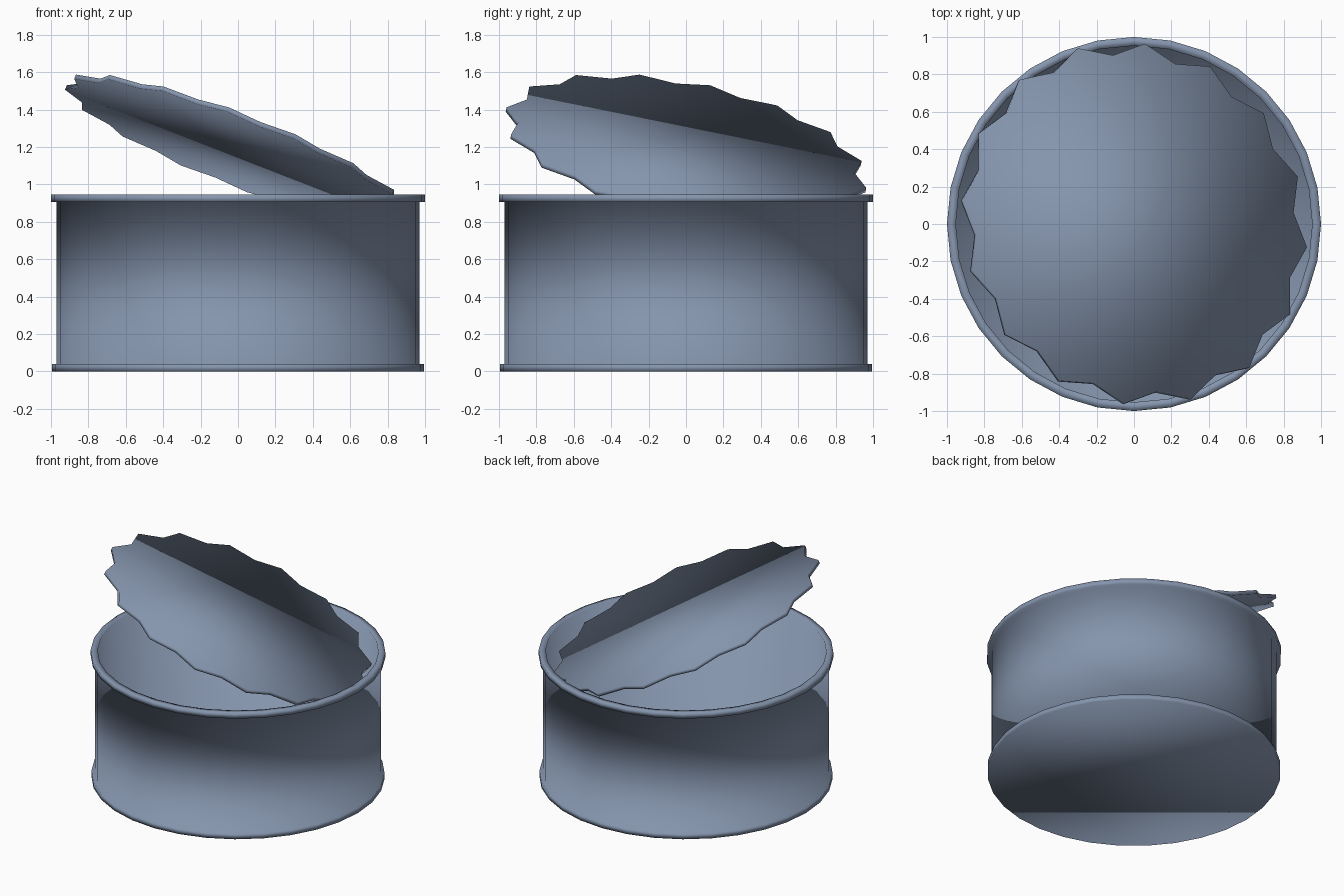
import bpy, bmesh
from math import sin, cos, radians, tau
from mathutils import Vector

cube = bpy.data.objects.get("Cube")
if cube:
    bpy.data.objects.remove(cube, do_unlink=True)

# Blue-grey metal
metal = bpy.data.materials.new("blue_grey_metal")
metal.use_nodes = True
colour = (0.235, 0.3, 0.42, 1)
metal.diffuse_color = colour
metal.node_tree.nodes["Principled BSDF"].inputs["Base Color"].default_value = colour


def stacked_rings(name, rings):
    """Join equal rings of points into a closed solid with flat end caps."""
    bm = bmesh.new()
    loops = [[bm.verts.new(p) for p in ring] for ring in rings]
    for a, b in zip(loops, loops[1:]):
        for i in range(len(a)):
            j = (i + 1) % len(a)
            bm.faces.new((a[i], a[j], b[j], b[i]))
    bm.faces.new(loops[0][::-1])
    bm.faces.new(loops[-1])
    bmesh.ops.recalc_face_normals(bm, faces=bm.faces)
    mesh = bpy.data.meshes.new(name)
    bm.to_mesh(mesh)
    bm.free()
    mesh.shade_smooth()
    mesh.materials.append(metal)
    obj = bpy.data.objects.new(name, mesh)
    bpy.context.collection.objects.link(obj)
    return obj


SIDES = 32


def ring(radii, z, phase=0):
    return [Vector((r * cos(phase + tau * i / SIDES), r * sin(phase + tau * i / SIDES), z))
            for i, r in enumerate(radii)]


# Can body: bottom rim, outer wall, top rim, inner wall and floor
profile = [(0.995, 0), (0.995, 0.04), (0.97, 0.04), (0.97, 0.905),
           (1, 0.905), (1, 0.945), (0.953, 0.945), (0.953, 0.04)]
stacked_rings("can_body", [ring([r] * SIDES, z) for r, z in profile])

# Torn lid: thin toothed disc, tilted so one side dips into the can
teeth = [0.987, 0.917] * (SIDES // 2)
tilt = Vector((0, 0, 1)).rotation_difference(Vector((0.39, 0.202, 1)))
centre = Vector((0, 0, 1.185))
stacked_rings("torn_lid", [[centre + tilt @ p for p in ring(teeth, z, radians(17))]
                           for z in (-0.013, 0.013)])
